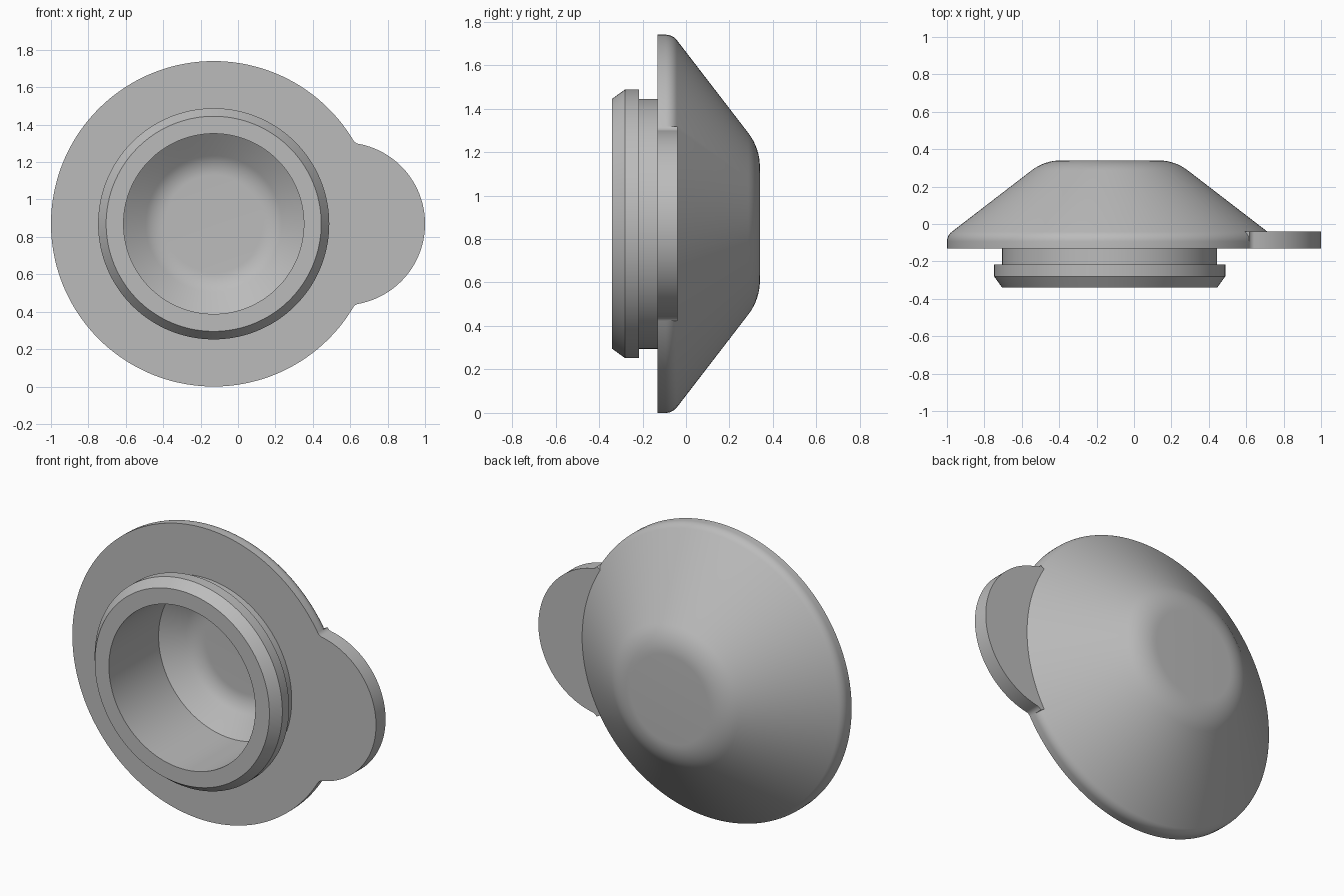
import bpy, bmesh, math
from mathutils import Vector

if "Cube" in bpy.data.objects:
    bpy.data.objects.remove(bpy.data.objects["Cube"])

CX, CZ, R = -0.13, 0.87, 0.87      # disc axis and radius
TX, TR, FR = 0.565, 0.435, 0.04    # tab centre, tab radius, blend radius
SEG = 144

grey = bpy.data.materials.new("grey")
grey.diffuse_color = (0.5, 0.5, 0.5, 1)
grey.use_nodes = True
grey.node_tree.nodes["Principled BSDF"].inputs["Base Color"].default_value = grey.diffuse_color


def make_object(name, bm):
    bmesh.ops.recalc_face_normals(bm, faces=bm.faces)
    me = bpy.data.meshes.new(name)
    bm.to_mesh(me)
    bm.free()
    me.materials.append(grey)
    ob = bpy.data.objects.new(name, me)
    bpy.context.collection.objects.link(ob)
    return ob


def rounded(prev, corner, nxt, t, n=8):
    """Arc of points rounding a profile corner, t = tangent length."""
    p, c, q = Vector(prev), Vector(corner), Vector(nxt)
    u, v = (p - c).normalized(), (q - c).normalized()
    half = u.angle(v) / 2
    rad = t * math.tan(half)
    mid = c + (u + v).normalized() * (t / math.cos(half))
    a0, a1 = c + u * t - mid, c + v * t - mid
    sweep = a0.angle(a1)
    return [tuple(mid + (a0 * math.sin(sweep * (1 - i / n)) + a1 * math.sin(sweep * i / n))
                  / math.sin(sweep)) for i in range(n + 1)]


def lathe(name, profile):
    """Revolve (radius, y) points about the disc axis and cap both ends."""
    bm = bmesh.new()
    rings = []
    for r, y in profile:
        rings.append([bm.verts.new((CX + r * math.cos(2 * math.pi * i / SEG), y,
                                    CZ + r * math.sin(2 * math.pi * i / SEG))) for i in range(SEG)])
    for a, b in zip(rings, rings[1:]):
        for i in range(SEG):
            j = (i + 1) % SEG
            bm.faces.new((a[i], a[j], b[j], b[i]))
    bm.faces.new(rings[0])
    bm.faces.new(rings[-1])
    return make_object(name, bm)


# Plug: hollow collar with snap lip, flange and conical back
cavity = [(0.482, -0.34), (0.482, 0.127)]
floor = rounded((0.482, 0.127), (0.318, 0.253), (0, 0.253), 0.058)
rim = rounded((R, -0.13), (R, -0.0615), (0.348, 0.34), 0.032, 6)
crown = rounded((R, -0.0615), (0.348, 0.34), (0, 0.34), 0.087)
collar = [(0.575, -0.34), (0.618, -0.28), (0.618, -0.217), (0.575, -0.217), (0.575, -0.13)]
profile = floor[::-1] + cavity[::-1] + collar + [(R, -0.13)] + rim + crown
plug = lathe("plug", profile)


# Pull tab: round outline blended into the disc by small fillets
def arc(cx, cz, r, a0, a1, n):
    return [(cx + r * math.cos(a0 + (a1 - a0) * i / n),
             cz + r * math.sin(a0 + (a1 - a0) * i / n)) for i in range(n + 1)]


d = TX - CX
fx = ((R + FR) ** 2 - (TR + FR) ** 2 + d * d) / (2 * d)
fz = math.sqrt((R + FR) ** 2 - fx * fx)
on_disc = math.atan2(fz, fx)
on_tab = math.atan2(fz, fx - d)
half = arc(TX, 0, TR, 0, on_tab, 40)
half += arc(CX + fx, fz, FR, on_tab - math.pi, on_disc - math.pi, 8)[1:]
half += [(CX + 0.76 * math.cos(on_disc), 0.76 * math.sin(on_disc))]
outline = half + [(x, -z) for x, z in half[:0:-1]]
bm = bmesh.new()
face = bm.faces.new([bm.verts.new((x, -0.13, CZ + z)) for x, z in outline])
ext = bmesh.ops.extrude_face_region(bm, geom=[face])["geom"]
bmesh.ops.translate(bm, vec=(0, 0.09, 0), verts=[g for g in ext if isinstance(g, bmesh.types.BMVert)])
tab = make_object("pull_tab", bm)

# Join tab and plug into one clean solid
join = plug.modifiers.new("join", "BOOLEAN")
join.operation, join.solver, join.object = "UNION", "EXACT", tab
bpy.context.view_layer.objects.active = plug
plug.select_set(True)
bpy.ops.object.modifier_apply(modifier=join.name)
bpy.data.objects.remove(tab)
bpy.ops.object.shade_smooth_by_angle(angle=math.radians(25))
